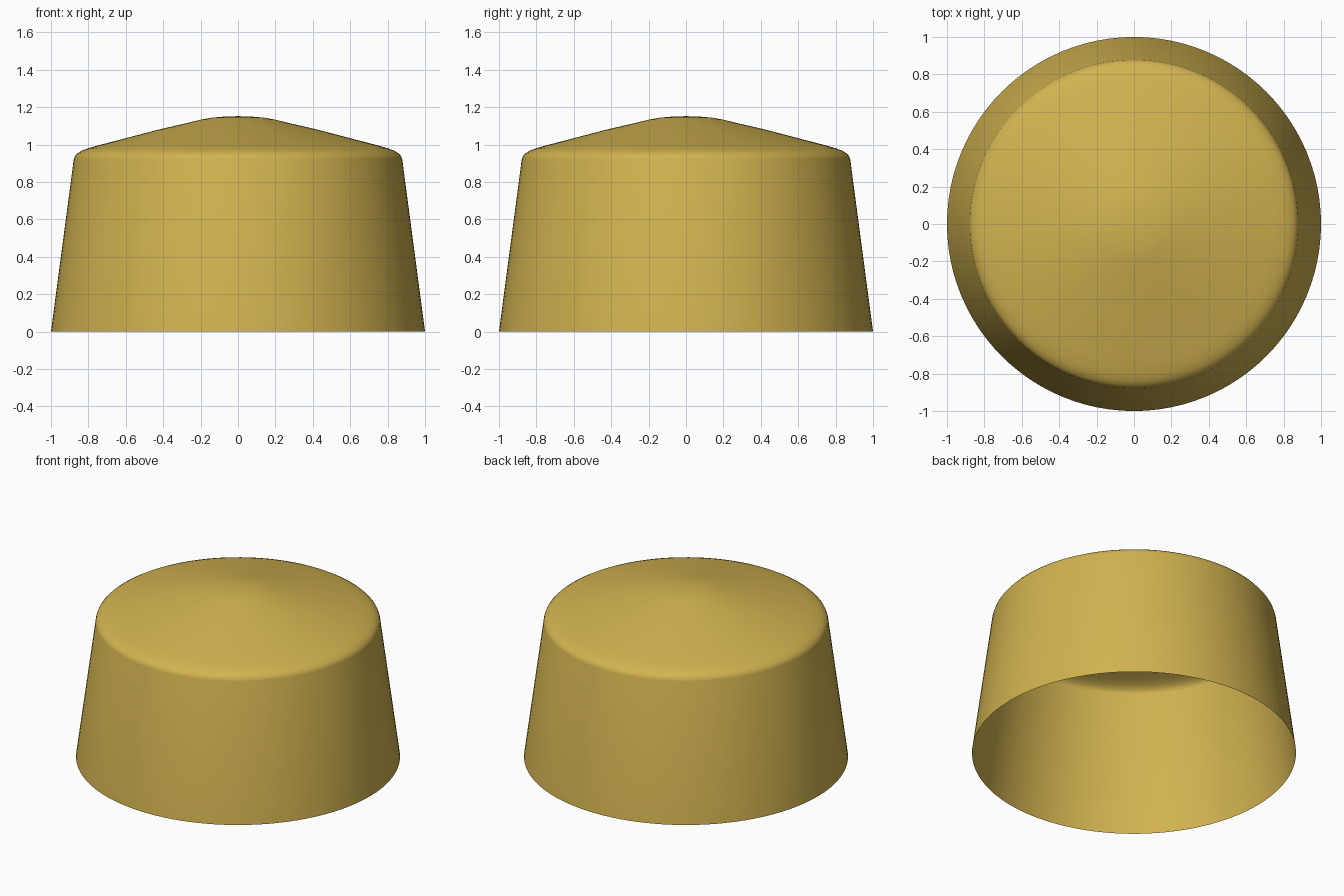
import bpy, bmesh, math

if "Cube" in bpy.data.objects:
    bpy.data.objects.remove(bpy.data.objects["Cube"])

# Half profile (radius, height): tapered wall, rounded shoulder, shallow peaked crown
PROFILE = [(1.0, 0.0), (0.878, 0.922), (0.873, 0.937), (0.86, 0.952),
           (0.836, 0.967), (0.80, 0.981), (0.74, 0.998), (0.62, 1.029),
           (0.43, 1.079), (0.30, 1.109), (0.20, 1.133), (0.14, 1.144),
           (0.07, 1.150)]
PEAK = 1.152
SIDES = 96

# Revolve the profile into a thin open-bottomed shell
bm = bmesh.new()
rings = []
for r, z in PROFILE:
    rings.append([bm.verts.new((r * math.cos(2 * math.pi * i / SIDES),
                                r * math.sin(2 * math.pi * i / SIDES), z))
                  for i in range(SIDES)])
for low, high in zip(rings, rings[1:]):
    for i in range(SIDES):
        j = (i + 1) % SIDES
        bm.faces.new((low[i], low[j], high[j], high[i]))

# Close the crown
tip = bm.verts.new((0, 0, PEAK))
for i in range(SIDES):
    bm.faces.new((rings[-1][i], rings[-1][(i + 1) % SIDES], tip))

mesh = bpy.data.meshes.new("cap_shell")
bm.to_mesh(mesh)
bm.free()
cap = bpy.data.objects.new("cap_shell", mesh)
bpy.context.collection.objects.link(cap)

# Golden material
gold = bpy.data.materials.new("gold")
gold.diffuse_color = (0.64, 0.45, 0.08, 1)
gold.use_nodes = True
gold.node_tree.nodes["Principled BSDF"].inputs["Base Color"].default_value = gold.diffuse_color
mesh.materials.append(gold)

# Smooth shading with a crisp shoulder edge
bpy.context.view_layer.objects.active = cap
cap.select_set(True)
bpy.ops.object.shade_smooth_by_angle(angle=math.radians(30))
